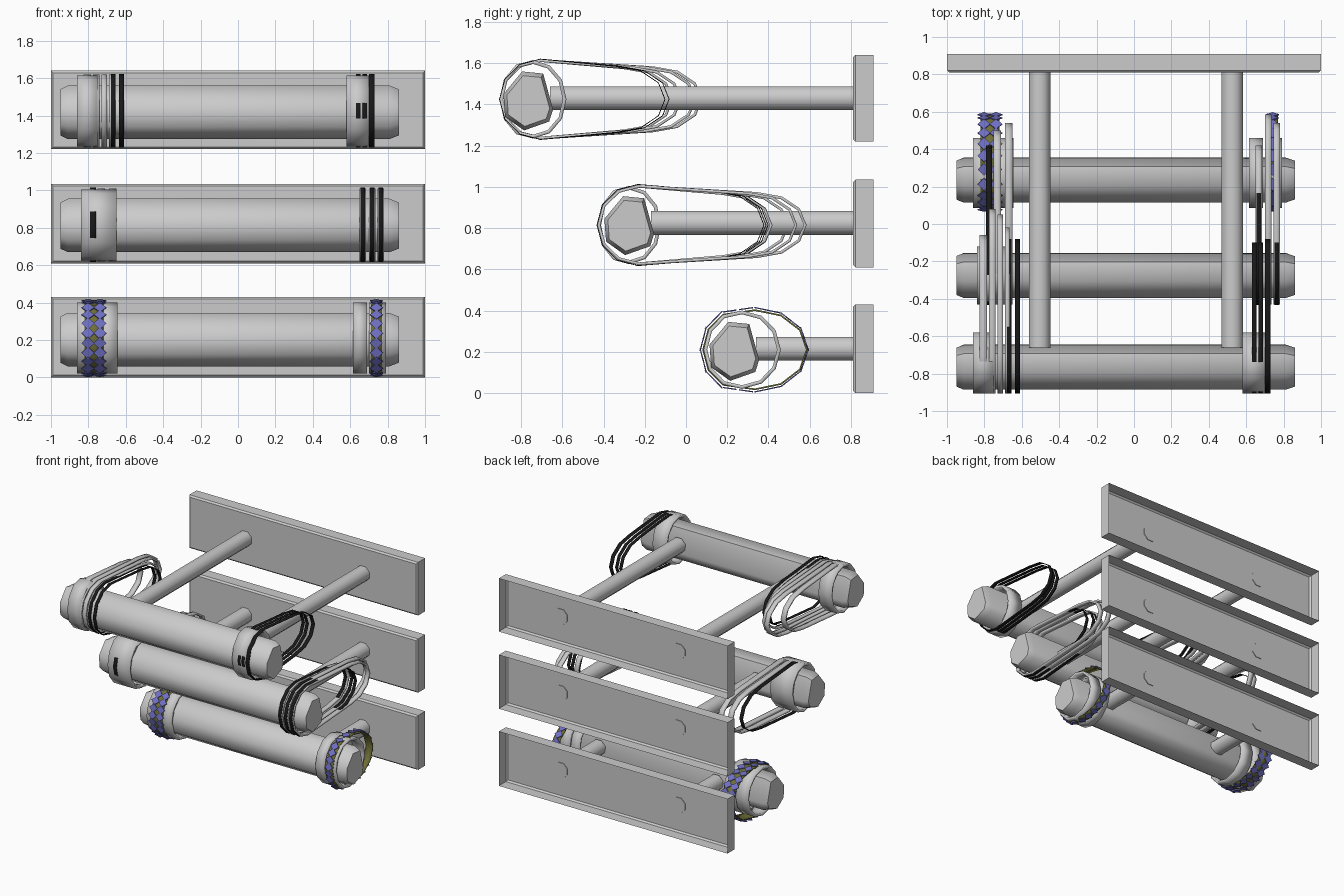
import bpy, bmesh
from math import sin, cos, pi, radians
from mathutils import Vector

if "Cube" in bpy.data.objects:
    bpy.data.objects.remove(bpy.data.objects["Cube"])


def material(name, rgb):
    m = bpy.data.materials.new(name)
    m.diffuse_color = (*rgb, 1)
    m.use_nodes = True
    m.node_tree.nodes["Principled BSDF"].inputs["Base Color"].default_value = m.diffuse_color
    return m


BLACK = material("black", (0.01, 0.01, 0.01))
OLIVE = material("olive", (0.16, 0.16, 0.04))
BLUE = material("blue", (0.16, 0.16, 0.55))


def finish(name, bm, mat=None, angle=None):
    me = bpy.data.meshes.new(name)
    bm.to_mesh(me)
    bm.free()
    if angle:
        me.shade_smooth()
        me.set_sharp_from_angle(angle=radians(angle))
    if mat:
        me.materials.append(mat)
    ob = bpy.data.objects.new(name, me)
    bpy.context.collection.objects.link(ob)
    return ob


def loft(name, rings, angle):
    """Closed solid through rings of 3D points."""
    bm = bmesh.new()
    vs = [[bm.verts.new(p) for p in r] for r in rings]
    n = len(vs[0])
    for a, b in zip(vs, vs[1:]):
        for i in range(n):
            bm.faces.new((a[i], a[(i + 1) % n], b[(i + 1) % n], b[i]))
    bm.faces.new(vs[0])
    bm.faces.new(vs[-1])
    bmesh.ops.recalc_face_normals(bm, faces=bm.faces)
    return finish(name, bm, None, angle)


# Per tier: bar y/z shift, plate bottom/top, rod z, ring front y, ring centre z
TIERS = [
    dict(dy=0.0, dz=0.0, z0=1.22, z1=1.64, rod=1.43, front=-0.905, zc=1.425),
    dict(dy=0.49, dz=-0.605, z0=0.61, z1=1.035, rod=0.825, front=-0.43, zc=0.815),
    dict(dy=1.0, dz=-1.215, z0=0.0, z1=0.43, rod=0.215, front=0.085, zc=0.21),
]
# Irregular seven-sided bar section (y, z)
BAR = [(-0.795, 1.56), (-0.693, 1.55), (-0.645, 1.376), (-0.664, 1.317),
       (-0.786, 1.274), (-0.878, 1.34), (-0.886, 1.45)]


def outline(t, end, grow=0.0):
    """Loop section hanging on the bar, counter-clockwise in y-z."""
    front, zc = t["front"] - grow, t["zc"]
    short = end - front < 0.6
    r1 = min(0.2, (end - front) / 2)
    r2 = (end - front) / 2 if short else 0.24
    h1, h2 = 0.195 + grow, (0.19 if short else 0.16) + grow
    n = 6
    pts = []
    for i in range(n + 1):
        a = -pi / 2 + pi * i / n
        pts.append((end - r2 + r2 * cos(a), zc + h2 * sin(a)))
    for i in range(1 if short else 0, n + (0 if short else 1)):
        a = pi / 2 + pi * i / n
        pts.append((front + r1 + r1 * cos(a), zc + h1 * sin(a)))
    return pts


def band(name, tier, x0, x1, end, mat=None, thick=0.014, grow=0.0):
    pts = outline(TIERS[tier], end, grow)
    bm = bmesh.new()
    a = [bm.verts.new((x0, *p)) for p in pts]
    b = [bm.verts.new((x1, *p)) for p in pts]
    n = len(pts)
    for i in range(n):
        j = (i + 1) % n
        bm.faces.new((a[i], a[j], b[j], b[i]))
    ob = finish(name, bm, mat, 40)
    s = ob.modifiers.new("thickness", "SOLIDIFY")
    s.thickness, s.offset = thick, -1
    return ob


def diamonds(name, tier, columns, end, size=0.034):
    """Diamond plates set round the outside of a band."""
    pts = [Vector((0, *p)) for p in outline(TIERS[tier], end, 0.012)]
    bm = bmesh.new()
    for i, p in enumerate(pts):
        q = pts[(i + 1) % len(pts)]
        count = max(1, round((q - p).length / 0.066))
        tangent = (q - p).normalized() * size
        for k in range(count):
            c = p.lerp(q, (k + 0.5) / count)
            for x in columns:
                o = c + Vector((x, 0, 0))
                side = Vector((size, 0, 0))
                bm.faces.new([bm.verts.new(v) for v in
                              (o - tangent, o + side, o + tangent, o - side)])
    ob = finish(name, bm, BLUE)
    s = ob.modifiers.new("thickness", "SOLIDIFY")
    s.thickness = 0.006
    return ob


for t, label in zip(TIERS, ("top", "middle", "bottom")):
    # Wall plate: open-backed tray with a softened front rim
    bm = bmesh.new()
    bmesh.ops.create_cube(bm, size=1)
    for v in bm.verts:
        v.co = (v.co.x * 2, 0.86 + v.co.y * 0.1,
                (t["z0"] + t["z1"]) / 2 + v.co.z * (t["z1"] - t["z0"]))
    back = [f for f in bm.faces if f.normal.y > 0.9]
    bmesh.ops.delete(bm, geom=back, context="FACES")
    rim = [e for e in bm.edges if all(v.co.y < 0.82 for v in e.verts)]
    bmesh.ops.bevel(bm, geom=rim, offset=0.012, segments=1, affect="EDGES")
    finish(label + "_wall_plate", bm)

    # Display bar with slightly tapered ends
    sec = [(y + t["dy"], z + t["dz"]) for y, z in BAR]
    cy, cz = -0.765 + t["dy"], 1.415 + t["dz"]
    loft(label + "_bar", [[(x, cy + (y - cy) * s, cz + (z - cz) * s) for y, z in sec]
                          for x, s in ((-0.95, 0.86), (-0.91, 1), (0.81, 1), (0.86, 0.86))], 62)

    # Two support rods
    for side, x in (("left", -0.505), ("right", 0.525)):
        loft(f"{label}_{side}_rod",
             [[(x + 0.062 * cos(2 * pi * i / 8 + pi / 8), y, t["rod"] + 0.062 * sin(2 * pi * i / 8 + pi / 8))
               for i in range(8)] for y in (-0.66 + t["dy"], 0.815)], 50)

# Wide cuffs: tier, x range, rear y
for i, c in enumerate([(0, -0.86, -0.75, -0.58), (0, 0.58, 0.70, -0.58),
                       (1, -0.84, -0.65, -0.12),
                       (2, -0.86, -0.755, 0.46), (2, -0.745, -0.645, 0.46),
                       (2, 0.615, 0.69, 0.46), (2, 0.70, 0.79, 0.46)]):
    band(f"cuff_{i}", *c, thick=0.018)

# Long grey bracelets
for i, c in enumerate([(0, -0.825, -0.785, -0.06), (0, -0.775, -0.74, 0.08),
                       (0, -0.73, -0.70, 0.05), (0, -0.69, -0.665, -0.02),
                       (1, -0.75, -0.71, 0.50), (1, -0.69, -0.65, 0.54),
                       (1, 0.65, 0.685, 0.42), (1, 0.70, 0.735, 0.585),
                       (1, 0.745, 0.78, 0.54)]):
    band(f"long_bracelet_{i}", *c)

# Thin black bracelets
for i, c in enumerate([(0, -0.68, -0.655, -0.08), (0, -0.635, -0.61, -0.08),
                       (0, 0.63, 0.655, -0.10), (0, 0.665, 0.69, -0.10),
                       (0, 0.70, 0.73, -0.08), (1, -0.79, -0.76, 0.42),
                       (1, 0.655, 0.68, 0.39), (1, 0.705, 0.73, 0.40),
                       (1, 0.75, 0.775, 0.38)]):
    band(f"black_bracelet_{i}", *c, mat=BLACK, thick=0.004, grow=0.004 if c[0] else 0.002)

# Patterned bracelets on the bottom bar
band("left_patterned_band", 2, -0.82, -0.72, 0.59, OLIVE, 0.008, 0.006)
diamonds("left_diamonds", 2, (-0.802, -0.738), 0.59)
band("right_patterned_band", 2, 0.71, 0.77, 0.59, OLIVE, 0.008, 0.006)
diamonds("right_diamonds", 2, (0.74,), 0.59)
